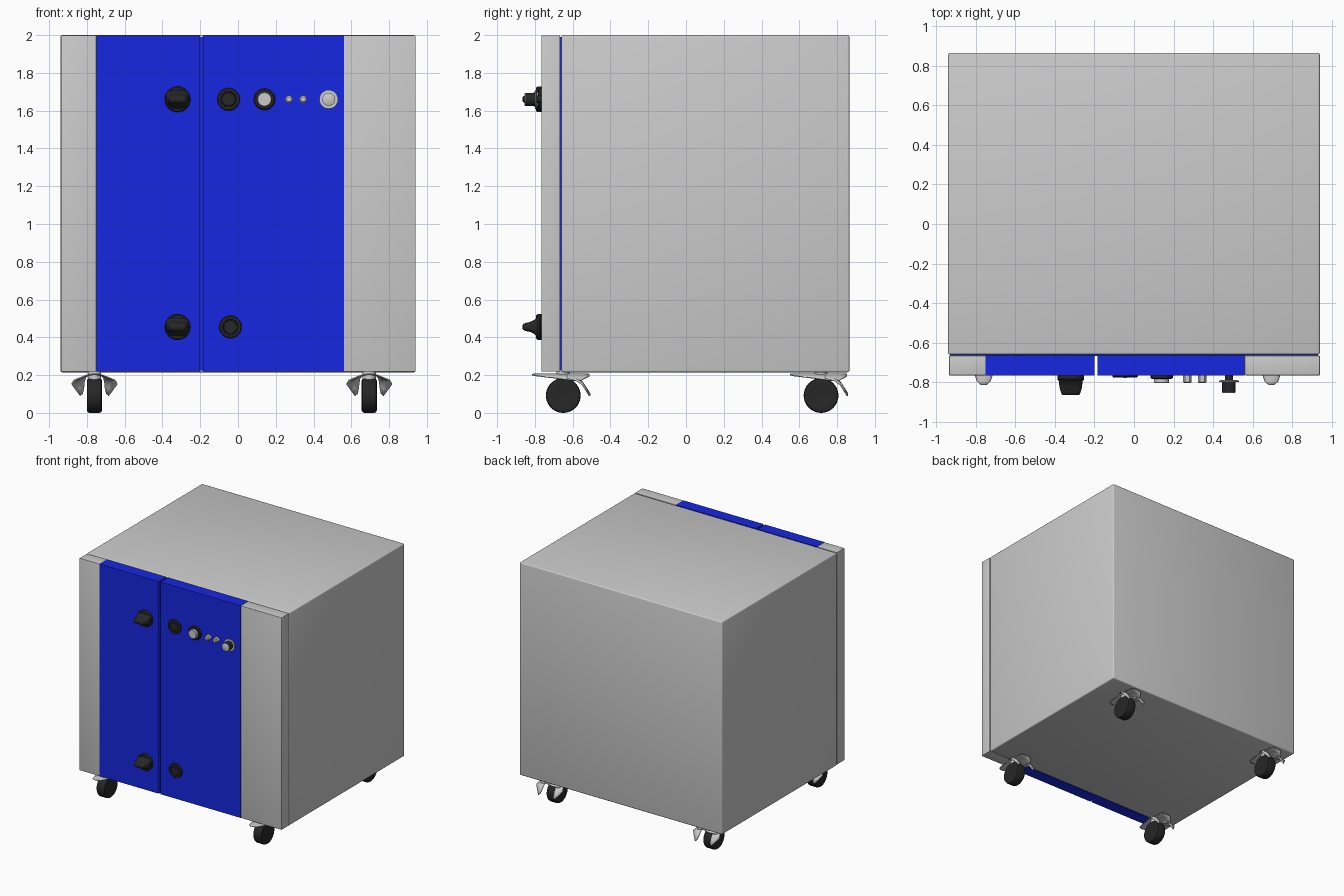
import bpy, bmesh, math

if "Cube" in bpy.data.objects:
    bpy.data.objects.remove(bpy.data.objects["Cube"])

FRONT = -0.765          # front plane of the door panels


def material(name, rgb):
    m = bpy.data.materials.new(name)
    m.diffuse_color = (*rgb, 1)
    m.use_nodes = True
    m.node_tree.nodes["Principled BSDF"].inputs["Base Color"].default_value = m.diffuse_color
    return m


BLUE = material("blue_paint", (0.008, 0.02, 0.75))
BLACK = material("black_plastic", (0.02, 0.02, 0.02))
SILVER = material("silver_metal", (0.75, 0.75, 0.75))


def finish(name, bm, mat=None, smooth=True):
    bmesh.ops.recalc_face_normals(bm, faces=bm.faces)
    me = bpy.data.meshes.new(name)
    bm.to_mesh(me)
    bm.free()
    ob = bpy.data.objects.new(name, me)
    bpy.context.collection.objects.link(ob)
    if mat:
        me.materials.append(mat)
    if smooth:
        bpy.ops.object.select_all(action='DESELECT')
        ob.select_set(True)
        bpy.context.view_layer.objects.active = ob
        bpy.ops.object.shade_smooth_by_angle(angle=math.radians(35))
    return ob


def box(name, x, y, z, mat=None, bevel=0.0):
    bm = bmesh.new()
    bmesh.ops.create_cube(bm, size=1)
    for v in bm.verts:
        v.co = [(a[0] + a[1]) / 2 + c * (a[1] - a[0]) for a, c in zip((x, y, z), v.co)]
    if bevel:
        bmesh.ops.bevel(bm, geom=bm.edges[:], offset=bevel, segments=3,
                        profile=0.5, affect='EDGES')
    return finish(name, bm, mat)


def loft(name, rings, mat, smooth=True):
    """Closed skin through a list of equal-length point rings."""
    bm = bmesh.new()
    vs = [[bm.verts.new(p) for p in r] for r in rings]
    n = len(rings[0])
    for a, b in zip(vs, vs[1:]):
        for i in range(n):
            bm.faces.new((a[i], a[(i + 1) % n], b[(i + 1) % n], b[i]))
    bm.faces.new(vs[0])
    bm.faces.new(vs[-1])
    return finish(name, bm, mat, smooth)


def turned(name, x, z, profile, mat, n=32, power=1.0):
    """Rings facing the front; profile = (half width, half height, distance out of door)."""
    def sp(t):
        return math.copysign(abs(t) ** power, t)
    angles = [2 * math.pi * i / n for i in range(n)]
    return loft(name, [[(x + a * sp(math.cos(t)), FRONT - d, z + b * sp(math.sin(t)))
                        for t in angles] for a, b, d in profile], mat)


def disc(name, x, z, profile, mat, n=32):
    return turned(name, x, z, [(r, r, d) for r, d in profile], mat, n)


# cabinet and front panels
box("cabinet", (-0.94, 0.94), (-0.66, 0.865), (0.215, 2.0), bevel=0.01)
box("seal_strip", (-0.93, 0.93), (-0.667, -0.655), (0.225, 1.99), BLUE)
box("left_trim", (-0.935, -0.75), (FRONT, -0.666), (0.218, 1.998), bevel=0.003)
box("right_trim", (0.56, 0.94), (FRONT, -0.666), (0.218, 1.998), bevel=0.003)
box("left_door", (-0.75, -0.2), (FRONT, -0.666), (0.218, 1.998), BLUE)
box("right_door", (-0.185, 0.56), (FRONT, -0.666), (0.218, 1.998), BLUE)

# turning handles on the left door
for tag, z in (("upper", 1.66), ("lower", 0.455)):
    disc(tag + "_handle_base", -0.32, z,
         [(0.068, -0.002), (0.068, 0.02), (0.062, 0.028)], BLACK)
    turned(tag + "_handle_grip", -0.32, z,
           [(0.06, 0.05, 0.026), (0.059, 0.036, 0.04), (0.057, 0.026, 0.06),
            (0.05, 0.021, 0.085), (0.046, 0.016, 0.096), (0.04, 0.01, 0.1)],
           BLACK, power=0.6)

# key locks on the right door
for tag, x, z in (("upper", -0.05, 1.66), ("lower", -0.04, 0.455)):
    disc(tag + "_lock", x, z,
         [(0.06, -0.002), (0.06, 0.006), (0.055, 0.011), (0.042, 0.011),
          (0.04, 0.007), (0.036, 0.007), (0.034, 0.011)], BLACK)
    box(tag + "_lock_slot", (x - 0.004, x + 0.004), (FRONT - 0.013, FRONT - 0.009),
        (z - 0.024, z + 0.024), BLACK)

# push button with a dark collar
disc("button_collar", 0.14, 1.66, [(0.057, -0.002), (0.057, 0.013), (0.05, 0.018)], BLACK)
disc("push_button", 0.14, 1.66, [(0.038, 0.01), (0.038, 0.037), (0.035, 0.04)], SILVER)

# two small hexagonal pins
for i, x in enumerate((0.27, 0.345)):
    disc(f"indicator_pin_{i + 1}", x, 1.66,
         [(0.022, -0.002), (0.022, 0.034), (0.014, 0.04)], SILVER, n=6)

# pull knob standing off the door
disc("pull_knob_stem", 0.48, 1.66, [(0.02, -0.002), (0.02, 0.03)], BLACK)
disc("pull_knob_flange", 0.48, 1.66, [(0.042, 0.025), (0.05, 0.029), (0.05, 0.035)], SILVER)
disc("pull_knob_body", 0.48, 1.66, [(0.034, 0.033), (0.034, 0.084)], BLACK)
disc("pull_knob_face", 0.48, 1.66, [(0.034, 0.083), (0.034, 0.087), (0.031, 0.089)], SILVER)


def solid_strip(name, rows, thick):
    """Curved sheet from rows of points, given thickness."""
    bm = bmesh.new()
    vs = [[bm.verts.new(p) for p in r] for r in rows]
    for a, b in zip(vs, vs[1:]):
        for i in range(len(a) - 1):
            bm.faces.new((a[i], a[i + 1], b[i + 1], b[i]))
    ob = finish(name, bm, SILVER)
    mod = ob.modifiers.new("thickness", 'SOLIDIFY')
    mod.thickness = thick
    mod.offset = 0
    return ob


def caster(tag, x, y):
    # wheel lying on the x axis
    prof = [(0.06, -0.036), (0.078, -0.04), (0.088, -0.036), (0.092, -0.026),
            (0.092, 0.026), (0.088, 0.036), (0.078, 0.04), (0.06, 0.036)]
    loft(tag + "_wheel", [[(x + w, y + r * math.cos(t * math.pi / 20),
                            0.092 + r * math.sin(t * math.pi / 20)) for t in range(40)]
                          for r, w in prof], BLACK)
    # swivel stem up to the cabinet
    loft(tag + "_stem", [[(x + 0.035 * math.cos(t * math.pi / 12),
                           y + 0.035 * math.sin(t * math.pi / 12), z) for t in range(24)]
                         for z in (0.17, 0.22)], SILVER)
    # arched cap: (y, half width, centre height, edge height)
    stations = [(-0.165, 0.012, 0.204, 0.202), (-0.145, 0.034, 0.205, 0.197),
                (-0.09, 0.052, 0.206, 0.19), (-0.02, 0.068, 0.206, 0.182),
                (0.05, 0.095, 0.206, 0.172), (0.1, 0.085, 0.206, 0.175),
                (0.138, 0.045, 0.204, 0.195)]
    us = [i / 4 - 1 for i in range(9)]
    solid_strip(tag + "_cap", [[(x + u * w, y + dy, zc - (zc - ze) * u * u) for u in us]
                               for dy, w, zc, ze in stations], 0.006)
    # pair of tails sweeping down behind the wheel: (inner x, outer x, y, z)
    tail = [(0.04, 0.078, 0.02, 0.184), (0.048, 0.108, 0.07, 0.172),
            (0.052, 0.121, 0.1, 0.152), (0.055, 0.1, 0.12, 0.122),
            (0.062, 0.076, 0.14, 0.09)]
    for side, s in (("left", -1), ("right", 1)):
        solid_strip(f"{tag}_{side}_tail",
                    [[(x + s * a, y + dy, z + 0.012), (x + s * (a + b) / 2, y + dy, z + 0.008),
                      (x + s * b, y + dy, z)] for a, b, dy, z in tail], 0.008)


for depth, y in (("front", -0.65), ("back", 0.715)):
    for side, x in (("left", -0.76), ("right", 0.695)):
        caster(f"{depth}_{side}_caster", x, y)
